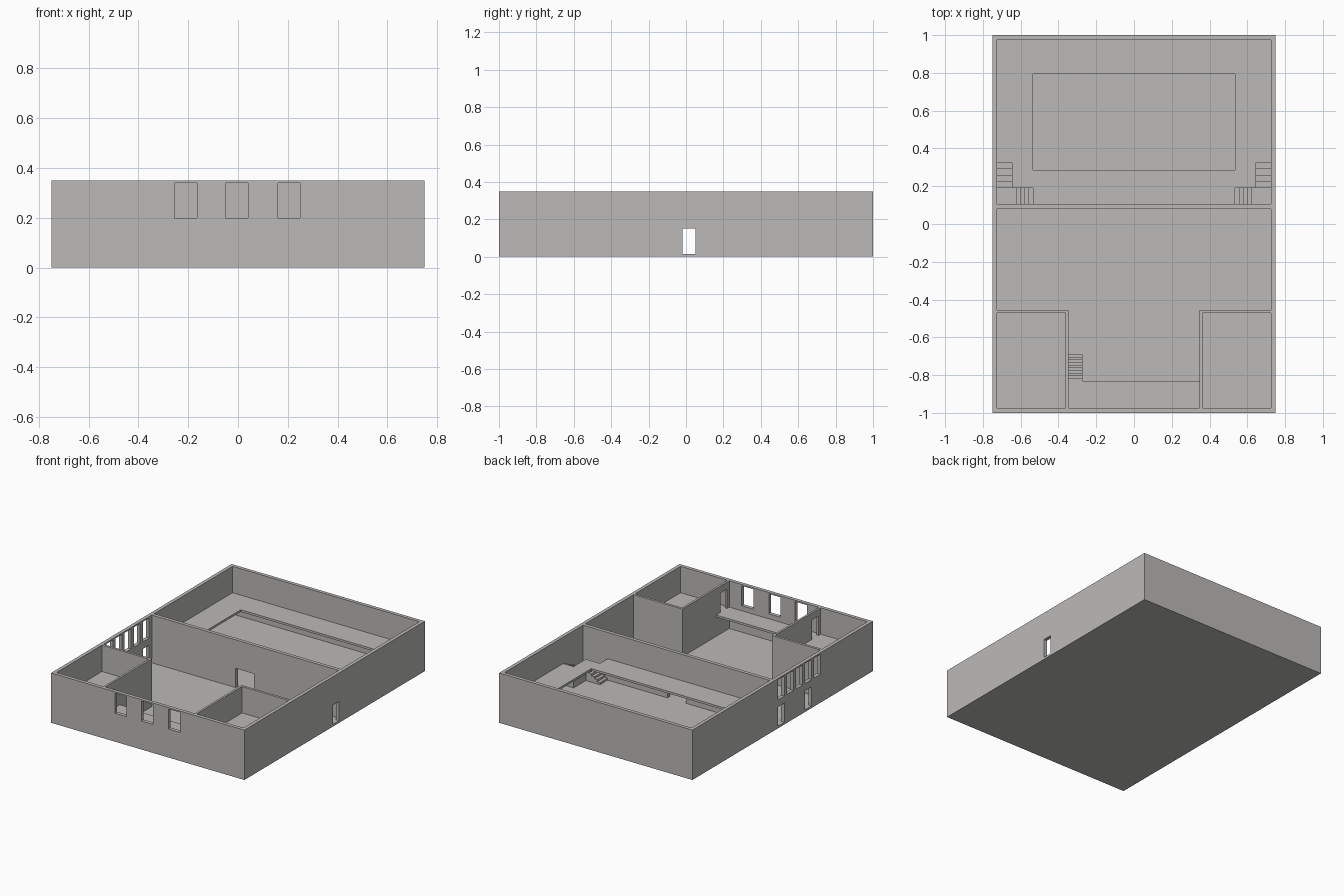
import bpy, bmesh

if "Cube" in bpy.data.objects:
    bpy.data.objects.remove(bpy.data.objects["Cube"])

stone = bpy.data.materials.new("warm_grey_stone")
stone.diffuse_color = (0.5, 0.49, 0.475, 1)
stone.use_nodes = True
stone.node_tree.nodes["Principled BSDF"].inputs["Base Color"].default_value = stone.diffuse_color

FLOOR, SLAB, UPPER, TOP = 0.015, 0.15, 0.165, 0.35   # key heights
RISE = 0.015                                         # stair riser
IX, IY = 0.725, 0.975                                # inner faces of outer walls


def finish(name, bm):
    bmesh.ops.recalc_face_normals(bm, faces=bm.faces)
    me = bpy.data.meshes.new(name)
    bm.to_mesh(me)
    bm.free()
    me.materials.append(stone)
    ob = bpy.data.objects.new(name, me)
    bpy.context.collection.objects.link(ob)
    return ob


def extrude(bm, axis, depth):
    res = bmesh.ops.extrude_face_region(bm, geom=bm.faces[:])
    vec = [0, 0, 0]
    vec[axis] = depth
    verts = [g for g in res["geom"] if isinstance(g, bmesh.types.BMVert)]
    bmesh.ops.translate(bm, vec=vec, verts=verts)


def panel(name, axis, lo, hi, u, v, holes=()):
    """Plate with rectangular openings; axis is its thickness direction.
    Each hole is (u0, u1, v0, v1) in the two other axes."""
    us = sorted({*u, *[c for h in holes for c in h[:2]]})
    vs = sorted({*v, *[c for h in holes for c in h[2:]]})
    bm = bmesh.new()
    grid = {}

    def vert(a, b):
        if (a, b) not in grid:
            co = [a, b]
            co.insert(axis, lo)
            grid[a, b] = bm.verts.new(co)
        return grid[a, b]

    for a0, a1 in zip(us, us[1:]):
        for b0, b1 in zip(vs, vs[1:]):
            ca, cb = (a0 + a1) / 2, (b0 + b1) / 2
            if not any(h[0] < ca < h[1] and h[2] < cb < h[3] for h in holes):
                bm.faces.new([vert(a0, b0), vert(a1, b0), vert(a1, b1), vert(a0, b1)])
    extrude(bm, axis, hi - lo)
    return finish(name, bm)


def flight(name, axis, start, end, across, z0, n):
    """Solid stair of n treads running along axis 0 or 1, from start up to end."""
    pts = [(start, FLOOR)]
    for i in range(n):
        z = z0 + RISE * (i + 1)
        pts += [(start + (end - start) * i / n, z), (start + (end - start) * (i + 1) / n, z)]
    pts.append((end, FLOOR))
    lo, hi = sorted(across)
    bm = bmesh.new()
    bm.faces.new([bm.verts.new((r, lo, z) if axis == 0 else (lo, r, z)) for r, z in pts])
    extrude(bm, 1 - axis, hi - lo)
    return finish(name, bm)


# ground floor slab
panel("ground_floor", 2, 0, FLOOR, (-0.75, 0.75), (-1, 1))

# outer walls, with doors and upper windows
Z = (FLOOR, TOP)
front_windows = [(x - 0.045, x + 0.045, 0.2, 0.34) for x in (-0.21, -0.005, 0.205)]
panel("front_wall", 1, -1, -IY, (-0.75, 0.75), Z, front_windows)
panel("back_wall", 1, IY, 1, (-0.75, 0.75), Z)
side_door = (-0.02, 0.05, FLOOR, SLAB)
left_windows = [(0.015 - 0.1 * i - 0.035, 0.015 - 0.1 * i + 0.035, 0.2, 0.34) for i in range(5)]
panel("right_wall", 0, IX, 0.75, (-IY, IY), Z, [side_door])
panel("left_wall", 0, -0.75, -IX, (-IY, IY), Z,
      [side_door, (-0.32, -0.25, FLOOR, SLAB)] + left_windows)

# dividing wall with central door
panel("dividing_wall", 1, 0.08, 0.105, (-IX, IX), Z, [(-0.075, 0.07, FLOOR, SLAB)])

# two corner rooms with raised floors and balcony doors
for side, s in (("left", -1), ("right", 1)):
    x0, x1 = sorted((s * 0.347, s * 0.362))
    panel(side + "_room_side_wall", 0, x0, x1, (-IY, -0.455), Z,
          [(-0.95, -0.88, UPPER, 0.30)])
    r = sorted((s * 0.362, s * IX))
    panel(side + "_room_rear_wall", 1, -0.472, -0.455, r, Z)
    panel(side + "_room_floor", 2, SLAB, UPPER, r, (-IY, -0.472))

# balcony between the rooms and its stair
panel("balcony", 2, SLAB, UPPER, (-0.347, 0.347), (-IY, -0.83))
flight("balcony_stair", 1, -0.69, -0.83, (-0.346, -0.273), FLOOR, 10)

# gallery around the hall, open in the middle and over the corner stairs
openings = [(-0.535, 0.535, 0.285, 0.795)]
for s in (-1, 1):
    openings.append((*sorted((s * 0.535, s * IX)), 0.105, 0.19))
    openings.append((*sorted((s * 0.645, s * IX)), 0.19, 0.325))
panel("gallery", 2, SLAB, UPPER, (-IX, IX), (0.105, IY), openings)

# turning stairs in the hall corners
for side, s in (("left", -1), ("right", 1)):
    flight(side + "_lower_flight", 0, s * 0.535, s * 0.62, (0.105, 0.19), FLOOR, 4)
    panel(side + "_landing", 2, FLOOR, 0.09, sorted((s * 0.62, s * IX)), (0.105, 0.19))
    flight(side + "_upper_flight", 1, 0.19, 0.325, (s * 0.645, s * IX), 0.09, 4)
